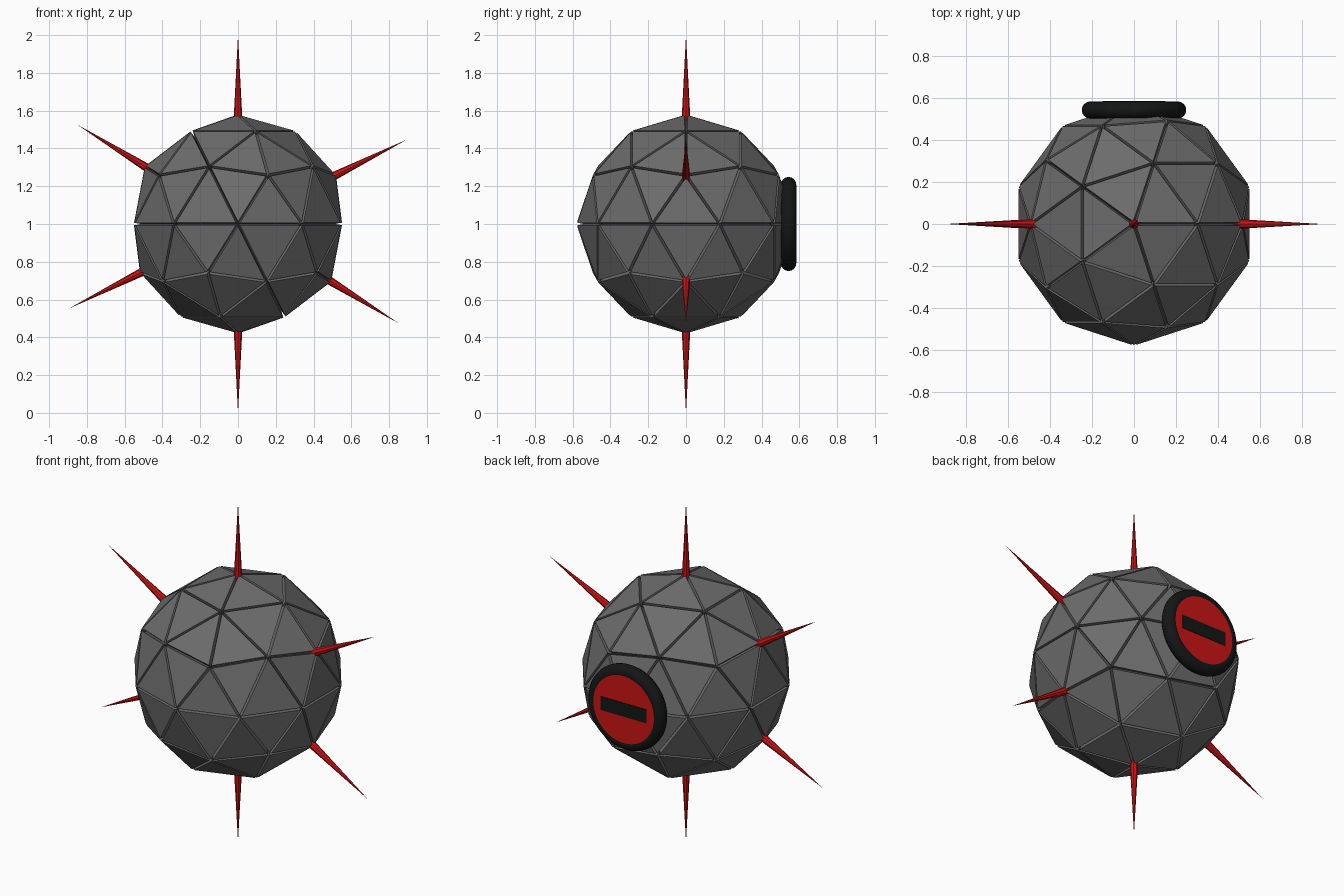
import bpy, bmesh
from math import radians
from mathutils import Vector, Matrix

cube = bpy.data.objects.get("Cube")
if cube:
    bpy.data.objects.remove(cube, do_unlink=True)

CENTRE = Vector((0, 0, 1))
SHELL_RADIUS = 0.58


def make_material(name, colour):
    mat = bpy.data.materials.new(name)
    mat.use_nodes = True
    mat.diffuse_color = (*colour, 1)
    mat.node_tree.nodes["Principled BSDF"].inputs["Base Color"].default_value = (*colour, 1)
    return mat


grey = make_material("armour_grey", (0.15, 0.15, 0.15))
red = make_material("glowing_red", (0.6, 0.007, 0.007))
black = make_material("rubber_black", (0.007, 0.008, 0.008))


def make_object(name, bm, mat, location=CENTRE, smooth=False):
    mesh = bpy.data.meshes.new(name)
    for face in bm.faces:
        face.smooth = smooth
    bm.to_mesh(mesh)
    bm.free()
    mesh.materials.append(mat)
    obj = bpy.data.objects.new(name, mesh)
    obj.location = location
    bpy.context.collection.objects.link(obj)
    return obj


# Red core seen through the grooves
bm = bmesh.new()
bmesh.ops.create_icosphere(bm, subdivisions=2, radius=0.533)
make_object("core", bm, red)

# Separate triangular armour plates
bm = bmesh.new()
bmesh.ops.create_icosphere(bm, subdivisions=2, radius=SHELL_RADIUS)
rims = bmesh.ops.inset_individual(bm, faces=bm.faces[:], thickness=0.0135)["faces"]
bmesh.ops.delete(bm, geom=rims, context='FACES')
plates = make_object("armour_plates", bm, grey)
solid = plates.modifiers.new("plate_thickness", 'SOLIDIFY')
solid.thickness = 0.055
solid.offset = -1

# Six spikes through shell corners, in three opposite pairs
for name, x, z in (("vertical", 0, 1), ("corner", 0.894, 0.447), ("edge", -0.851, 0.526)):
    for side, sign in (("upper", 1), ("lower", -1)):
        direction = Vector((x, 0, z)).normalized() * sign
        start, tip = 0.46, 1.0
        turn = direction.to_track_quat('Z', 'Y').to_matrix().to_4x4()
        bm = bmesh.new()
        bmesh.ops.create_cone(bm, cap_ends=True, segments=8, radius1=0.028, radius2=0,
                              depth=tip - start,
                              matrix=Matrix.Translation(direction * (start + tip) / 2) @ turn)
        make_object(f"{side}_{name}_spike", bm, red)

# Round back hatch: rubber ring, red disc and dark bar
bpy.ops.mesh.primitive_torus_add(major_radius=0.208, minor_radius=0.041,
                                 major_segments=48, minor_segments=16,
                                 location=(0, 0.543, 1), rotation=(radians(90), 0, 0))
ring = bpy.context.object
ring.name = "hatch_ring"
ring.data.materials.append(black)
bpy.ops.object.shade_smooth()

bm = bmesh.new()
bmesh.ops.create_cone(bm, cap_ends=True, segments=48, radius1=0.207, radius2=0.207,
                      depth=0.08, matrix=Matrix.Rotation(radians(90), 4, 'X'))
make_object("hatch_disc", bm, red, (0, 0.542, 1))

bm = bmesh.new()
bmesh.ops.create_cube(bm, size=1, matrix=Matrix.Diagonal((0.3, 0.008, 0.08, 1)))
make_object("hatch_bar", bm, black, (0, 0.581, 1))
